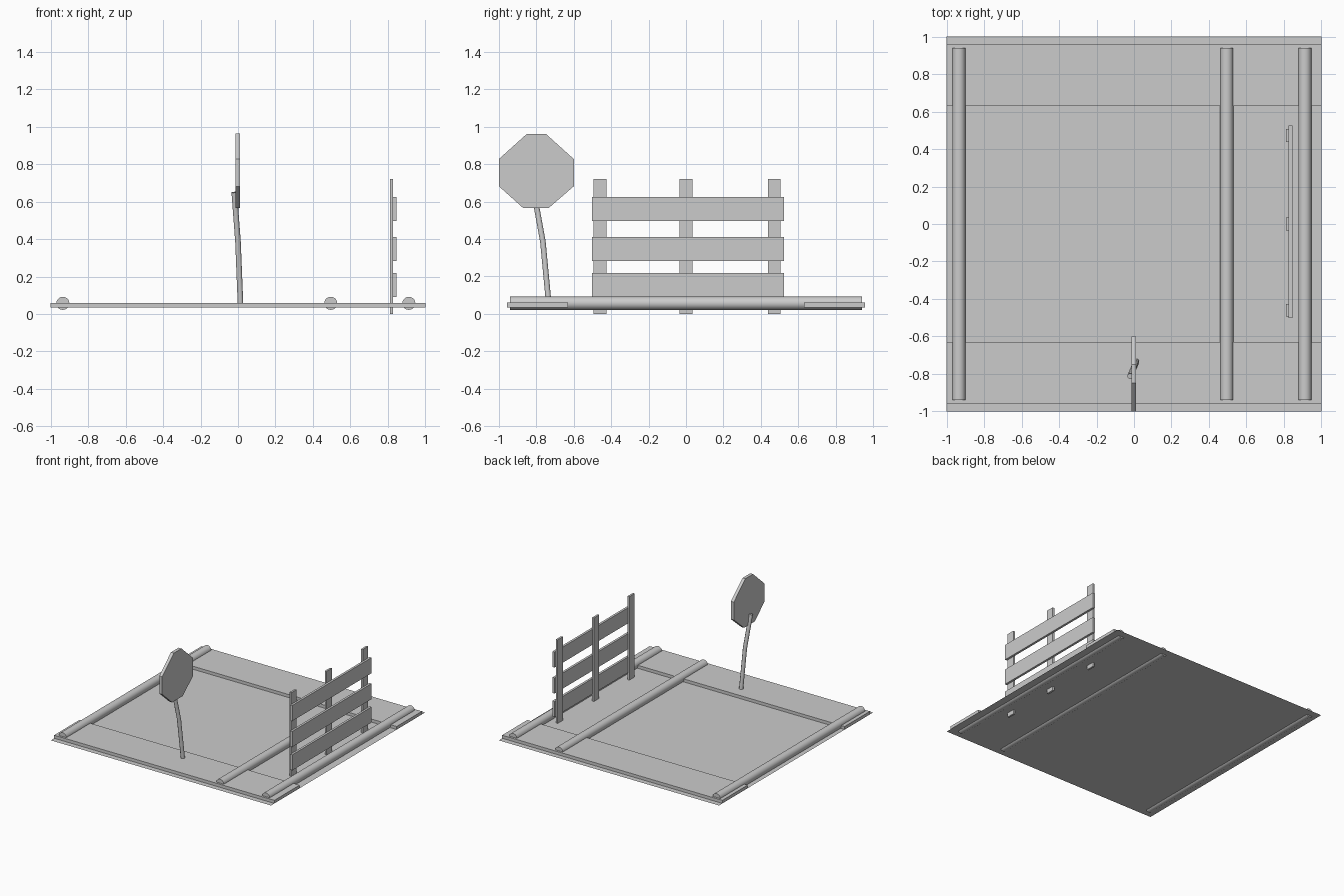
import bpy, bmesh
from math import radians

if "Cube" in bpy.data.objects:
    bpy.data.objects.remove(bpy.data.objects["Cube"])


def box(name, x, y, z):
    """Box from (min, max) ranges on each axis."""
    bpy.ops.mesh.primitive_cube_add(size=1, location=[sum(r) / 2 for r in (x, y, z)])
    ob = bpy.context.object
    ob.name = name
    ob.scale = [r[1] - r[0] for r in (x, y, z)]
    bpy.ops.object.transform_apply(location=False, rotation=False, scale=True)
    return ob


# Flat ground sheet
bpy.ops.mesh.primitive_plane_add(size=2, location=(0, 0, 0.034))
bpy.context.object.name = "ground"

# Raised pavement strips along front and back
for label, y in (("front", (-0.957, -0.63)), ("back", (0.63, 0.957))):
    box(label + "_pavement", (-1, 1), y, (0.035, 0.06))

# Pipes lying across the ground
for i, x in enumerate((-0.935, 0.495, 0.912)):
    bpy.ops.mesh.primitive_cylinder_add(vertices=20, radius=0.035, depth=1.88,
                                        location=(x, 0, 0.057), rotation=(radians(90), 0, 0))
    bpy.context.object.name = f"pipe_{i + 1}"
    bpy.ops.object.shade_smooth_by_angle()

# Fence posts and planks
for i, y in enumerate((-0.46, 0.0, 0.472)):
    box(f"fence_post_{i + 1}", (0.812, 0.828), (y - 0.034, y + 0.034), (0, 0.72))
for i, z in enumerate((0.155, 0.347, 0.56)):
    box(f"fence_plank_{i + 1}", (0.826, 0.845), (-0.503, 0.525), (z - 0.064, z + 0.064))

# Octagonal sign plate: profile in y-z, extruded along x
profile = [(-0.85, 0.963), (-0.75, 0.963), (-0.6, 0.828), (-0.6, 0.682),
           (-0.733, 0.567), (-0.872, 0.567), (-1.0, 0.682), (-1.0, 0.828)]
bm = bmesh.new()
face = bm.faces.new([bm.verts.new((-0.014, y, z)) for y, z in profile])
ext = bmesh.ops.extrude_face_region(bm, geom=[face])
moved = [v for v in ext["geom"] if isinstance(v, bmesh.types.BMVert)]
bmesh.ops.translate(bm, verts=moved, vec=(0.026, 0, 0))
bmesh.ops.recalc_face_normals(bm, faces=bm.faces)
mesh = bpy.data.meshes.new("sign_plate")
bm.to_mesh(mesh)
bm.free()
bpy.context.collection.objects.link(bpy.data.objects.new("sign_plate", mesh))

# Bent sign pole
curve = bpy.data.curves.new("sign_pole", "CURVE")
curve.dimensions = "3D"
curve.bevel_depth = 0.016
curve.bevel_resolution = 2
curve.use_fill_caps = True
path = [(0.014, -0.732, 0.036), (0.0, -0.765, 0.385), (-0.02, -0.813, 0.65)]
spline = curve.splines.new("POLY")
spline.points.add(len(path) - 1)
for point, co in zip(spline.points, path):
    point.co = (*co, 1)
bpy.context.collection.objects.link(bpy.data.objects.new("sign_pole", curve))
